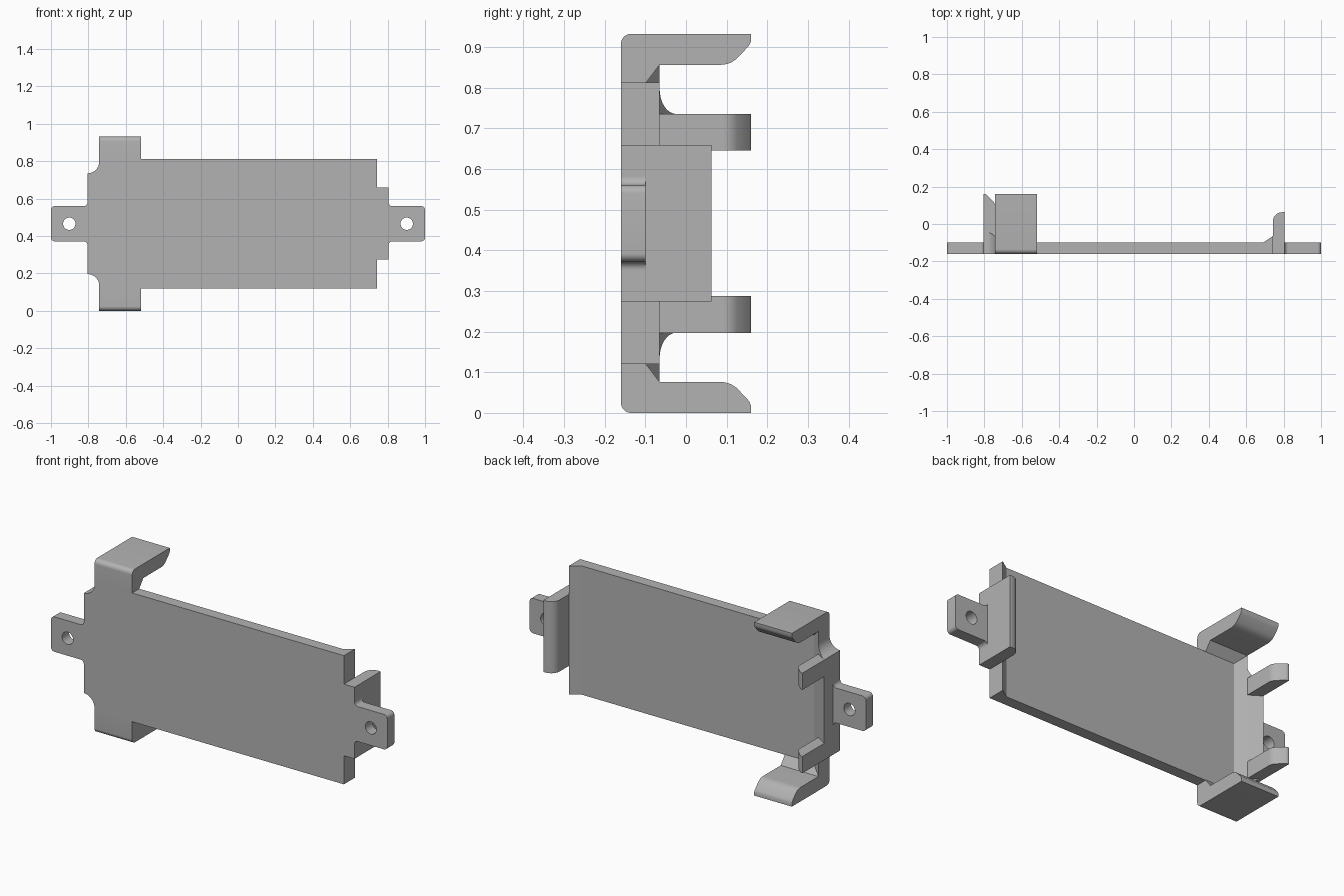
import bpy
import bmesh
from math import cos, sin, radians
from mathutils import Vector

if "Cube" in bpy.data.objects:
    bpy.data.objects.remove(bpy.data.objects["Cube"])

grey = bpy.data.materials.new("plain grey")
grey.use_nodes = True
grey.diffuse_color = (0.45, 0.45, 0.45, 1)
grey.node_tree.nodes["Principled BSDF"].inputs["Base Color"].default_value = grey.diffuse_color

MID = 0.466          # height of the mirror plane
FRONT, BACK, RIM = -0.16, -0.10, -0.065
END = 0.742          # ends of the full-height plate
OUT = 0.805          # outer face of the end walls


def arc(cx, cy, r, start, stop, n=8):
    angles = [radians(start + (stop - start) * i / n) for i in range(n + 1)]
    return [(cx + r * cos(a), cy + r * sin(a)) for a in angles]


def prism(name, outline, axis, low, high, hole=None):
    """Fill an outline (with an optional hole) and extrude it along an axis."""
    place = {"x": lambda a, b, h: (h, a, b),
             "y": lambda a, b, h: (a, h, b),
             "z": lambda a, b, h: (a, b, h)}[axis]
    bm = bmesh.new()
    edges = []
    for loop in [outline] + ([hole] if hole else []):
        verts = [bm.verts.new(place(a, b, low)) for a, b in loop]
        edges += [bm.edges.new((v, verts[i - 1])) for i, v in enumerate(verts)]
    bmesh.ops.triangle_fill(bm, edges=edges, use_beauty=True)
    grown = bmesh.ops.extrude_face_region(bm, geom=bm.faces[:], use_keep_orig=True)
    top = [g for g in grown["geom"] if isinstance(g, bmesh.types.BMVert)]
    bmesh.ops.translate(bm, verts=top, vec=Vector(place(0, 0, high - low)))
    bmesh.ops.recalc_face_normals(bm, faces=bm.faces[:])
    mesh = bpy.data.meshes.new(name)
    bm.to_mesh(mesh)
    bm.free()
    mesh.materials.append(grey)
    obj = bpy.data.objects.new(name, mesh)
    bpy.context.collection.objects.link(obj)
    bpy.ops.object.select_all(action="DESELECT")
    obj.select_set(True)
    bpy.context.view_layer.objects.active = obj
    bpy.ops.object.shade_smooth_by_angle(angle=radians(30))
    return obj


def flip(points):
    return [(a, 2 * MID - b) for a, b in points]


# Flat plate with a raised ramp along its far end
prism("plate", [(-END, FRONT), (END, FRONT), (END, RIM), (0.69, BACK), (-END, BACK)],
      "z", 0.12, 0.812)
prism("clip_end_ramp", [(-END, BACK), (-0.69, BACK), (-END, RIM)], "z", 0.076, 0.856)

# Narrower clip end with concave corners and a sloping back
corner = arc(-OUT, 0.735 + OUT - END, OUT - END, -90, 0)
end_base = prism("clip_end_base", corner + flip(corner)[::-1], "y", FRONT, RIM)
for v in end_base.data.vertices:
    if v.co.y > BACK:
        v.co.y = RIM - 0.65 * (v.co.x + END)

# End clips, upper and lower
finger = ([(-OUT, 0.16), (-OUT, BACK), (-END, BACK)]
          + arc(-END - 0.05, 0.09, 0.05, 0, 45) + [(-0.79, 0.157), (-0.797, 0.16)])
prism("upper_end_clip", finger, "z", 0.645, 0.735)
prism("lower_end_clip", finger, "z", 2 * MID - 0.735, 2 * MID - 0.645)

# Side hooks, upper and lower
hook = ([(FRONT, 0.81), (BACK, 0.81), (RIM, 0.856)]
        + arc(0.085, 0.916, 0.06, -90, -45) + [(0.155, 0.903), (0.16, 0.914), (0.16, 0.932)]
        + arc(FRONT + 0.025, 0.907, 0.025, 90, 180))
prism("upper_hook", hook, "x", -END, -0.518)
prism("lower_hook", flip(hook), "x", -END, -0.518)

# Stop wall with a rounded inner lip
prism("stop_wall", [(END, FRONT), (OUT, FRONT), (OUT, 0.063), (0.792, 0.063)]
      + arc(0.792, 0.013, 0.05, 90, 180), "z", 0.274, 0.659)

# Mounting tabs with holes and flared roots
for side, name in ((-1, "right_tab"), (1, "left_tab")):
    half = 0.094
    upper = arc(OUT + 0.02, MID + half + 0.02, 0.02, 180, 270) \
        + arc(0.98, MID + half - 0.02, 0.02, 90, 0)
    outline = [(side * x, z) for x, z in upper + flip(upper)[::-1]]
    hole = arc(side * 0.902, MID, 0.033, 0, 360, 32)[:-1]
    prism(name, outline, "y", FRONT, BACK, hole)
